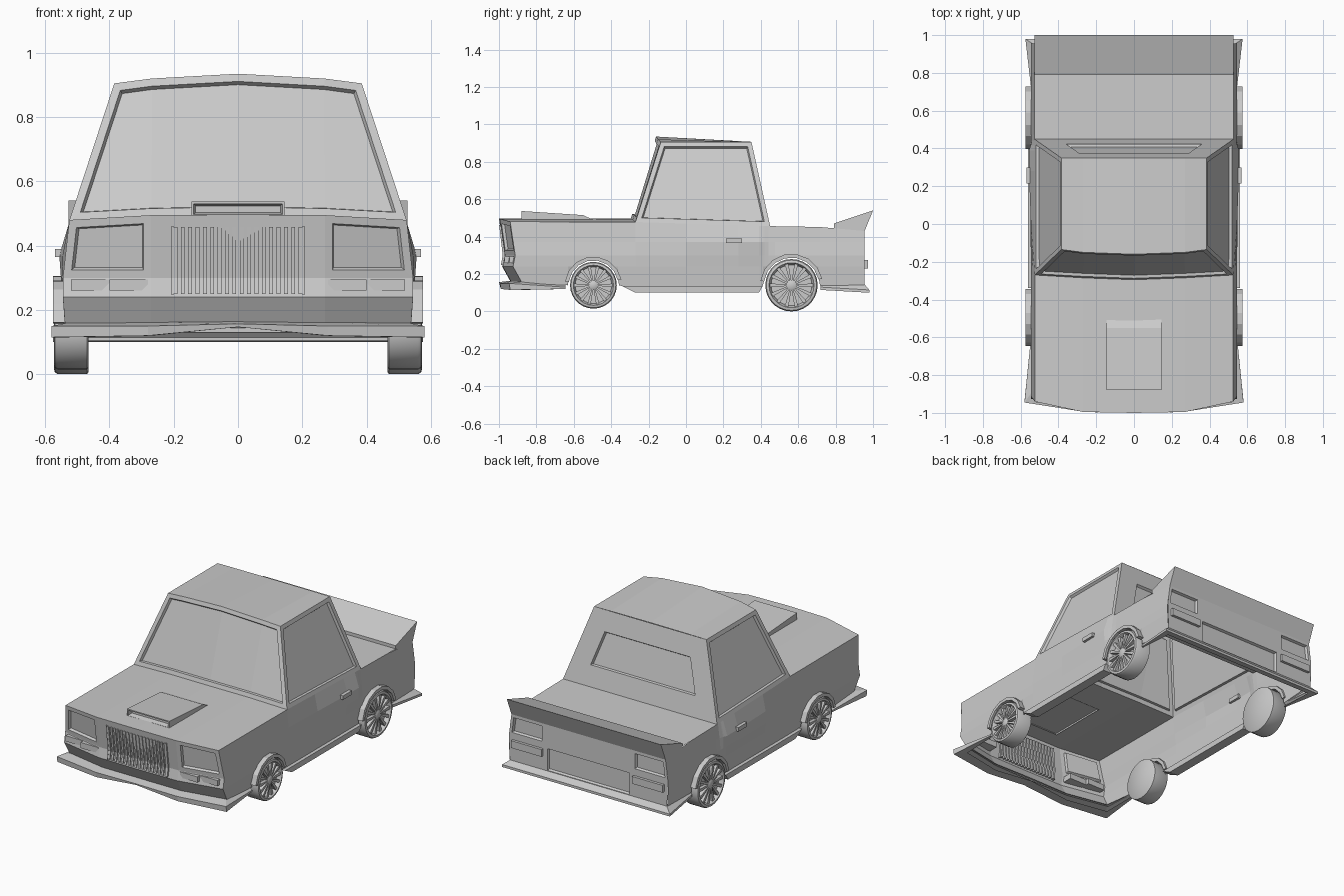
import bpy, bmesh, math
from mathutils import Vector

if "Cube" in bpy.data.objects:
    bpy.data.objects.remove(bpy.data.objects["Cube"])


def finish(name, bm, smooth=False):
    me = bpy.data.meshes.new(name)
    bm.to_mesh(me)
    bm.free()
    ob = bpy.data.objects.new(name, me)
    bpy.context.collection.objects.link(ob)
    if smooth:
        bpy.context.view_layer.objects.active = ob
        ob.select_set(True)
        bpy.ops.object.shade_smooth_by_angle(angle=math.radians(40))
        ob.select_set(False)
    return ob


def sym(*half):
    """Mirror centre-to-side points into a full row across x."""
    return [(-x, y, z) for x, y, z in reversed(half) if x > 0] + list(half)


def panel(name, rows, recess=(), margin=0.025, depth=0.015):
    """Sheet through rows of points; listed groups of (row, col) faces become recesses."""
    bm = bmesh.new()
    v = [[bm.verts.new(p) for p in r] for r in rows]
    grid = {}
    for i in range(len(rows) - 1):
        for j in range(len(rows[0]) - 1):
            grid[i, j] = bm.faces.new((v[i][j], v[i][j + 1], v[i + 1][j + 1], v[i + 1][j]))
    bm.normal_update()
    out = sum(f.normal.dot(f.calc_center_median() - Vector((0, 0, 0.3))) * f.calc_area() for f in bm.faces)
    if out < 0:
        bmesh.ops.reverse_faces(bm, faces=bm.faces[:])
        bm.normal_update()
    for group in recess:
        fs = [grid[g] for g in group]
        for t, d in ((margin, 0), (0.006, -depth)):
            bmesh.ops.inset_region(bm, faces=fs, thickness=t, depth=d,
                                   use_boundary=True, use_even_offset=True)
            bm.normal_update()
    return finish(name, bm)


def prism(name, profile, x0, x1):
    """Extrude a (y, z) profile along x."""
    bm = bmesh.new()
    a = [bm.verts.new((x0, y, z)) for y, z in profile]
    b = [bm.verts.new((x1, y, z)) for y, z in profile]
    n = len(a)
    bm.faces.new(a)
    bm.faces.new(b[::-1])
    for i in range(n):
        bm.faces.new((a[i], b[i], b[(i + 1) % n], a[(i + 1) % n]))
    bmesh.ops.recalc_face_normals(bm, faces=bm.faces[:])
    return finish(name, bm)


def box(name, x, y, z):
    return prism(name, [(y[0], z[0]), (y[1], z[0]), (y[1], z[1]), (y[0], z[1])], *x)


# Shared edge rows
hood_front = sym((0, -1.0, .497), (.27, -.995, .495), (.525, -.94, .48))
cowl = sym((0, -.295, .497), (.27, -.285, .492), (.525, -.27, .478))
roof_front = sym((0, -.16, .935), (.27, -.15, .92), (.385, -.135, .905))
roof_back = sym((0, .35, .907), (.27, .35, .906), (.385, .35, .905))

# Upper shell
panel("hood", [hood_front, cowl])
panel("windshield", [cowl, roof_front], [[(0, j) for j in range(4)]])
panel("roof", [roof_front, roof_back])
panel("rear_window", [[(-.385, .35, .905), (.385, .35, .905)], [(-.528, .45, .456), (.528, .45, .456)]],
      [[(0, 0)]], margin=.125)
panel("trunk_lid", [[(-.528, y, z), (.528, y, z)] for y, z in ((.45, .456), (.8, .45), (.955, .43))])
for s in (1, -1):
    panel("side_window", [[(s * .525, -.27, .478), (s * .528, .45, .456)],
                          [(s * .385, -.135, .905), (s * .385, .35, .905)]], [[(0, 0)]])

# Nose with headlight recesses
nose = [hood_front]
for z, y, x in ((.30, -.968, .545), (.24, -.98, .545), (.15, -.93, .538)):
    nose.append(sym((0, y - .003, z), (.27, y, z), (x, y + .055, z)))
panel("nose", nose, [[(0, 0)], [(0, 3)]])

# Tail with light recesses and number plate panel
tail = [sym((0, .955, z), (.30, .955, z), (x, .955, z)) for z, x in ((.43, .528), (.30, .545), (.13, .538))]
panel("tail", tail, [[(0, 0)], [(0, 3)], [(1, 1), (1, 2)]], margin=.018)

# Body sides with wheel openings
WHEELS = ((-.495, .14, .125), (.564, .14, .14))


def sill(y):
    z = .12
    for cy, cz, r in WHEELS:
        d = (r + .012) ** 2 - (y - cy) ** 2
        if d > -1e-6:
            z = max(z, cz + math.sqrt(max(d, 0)))
    return z


def lerp(y, pts):
    for (a, p), (b, q) in zip(pts, pts[1:]):
        if y <= b:
            return p + (q - p) * max(0, (y - a) / (b - a))
    return pts[-1][1]


stations = [-.94, -.27, .0, .28, .39, .955]
for cy, cz, r in WHEELS:
    stations += [cy - (r + .012) * math.cos(k * math.pi / 10) for k in range(11)]
stations.sort()
for s in (1, -1):
    cols = []
    for y in stations:
        top = lerp(y, [(-.94, .48), (-.27, .478), (.45, .456), (.8, .45), (.955, .43)])
        tx = lerp(y, [(-.27, .525), (.45, .528)])
        bulge = lerp(y, [(-.27, 0), (.28, .02), (.39, .02), (.45, 0)])
        ys = (-.94, -.924, -.913, -.925, -.875) if y == -.94 else (y,) * 5
        low = sill(y)
        xz = ((tx, top), (.536 + bulge, .37), (.545 + bulge * .3, .30), (.545, max(.24, low)),
              (.538, .15 if y == -.94 else low))
        cols.append([(s * x, yy, z) for yy, (x, z) in zip(ys, xz)])
    panel("body_side", cols)
    prism("side_skirt", [(-.34, .135), (.41, .135), (.39, .10), (-.27, .10)], s * .50, s * .56)
    box("door_handle", (s * .54, s * .57), (.215, .30), (.365, .39))
    prism("front_marker", [(-.97, .26), (-.97, .295), (-.91, .295), (-.91, .26)], s * .28, s * .40)
    prism("front_corner_marker", [(-.945, .26), (-.945, .295), (-.89, .295), (-.89, .26)], s * .40, s * .52)
    box("rear_marker", (s * .31, s * .52), (.94, .972), (.23, .275))

# Front splitter and rear skirt wrap around the corners
panel("front_splitter", [
    sym((0, -.93, .165), (.27, -.93, .162), (.53, -.875, .16), (.535, -.645, .14)),
    sym((0, -1.0, .157), (.28, -.992, .15), (.58, -.945, .15), (.55, -.645, .13)),
    sym((0, -.995, .147), (.28, -.99, .12), (.58, -.94, .115), (.55, -.645, .12)),
    sym((0, -.93, .147), (.27, -.93, .12), (.53, -.875, .115), (.535, -.645, .12))])
panel("rear_skirt", [
    sym((0, .95, .15), (.53, .95, .15), (.535, .72, .14)),
    sym((0, .98, .115), (.575, .98, .115), (.545, .72, .13)),
    sym((0, .98, .10), (.575, .98, .10), (.545, .72, .115)),
    sym((0, .94, .105), (.53, .94, .105), (.535, .72, .115))])

# Grille slats
for i in range(18):
    x = -.195 + i * .39 / 17
    prism("grille_slat", [(-.998, .458), (-.978, .30), (-.988, .25), (-.96, .25), (-.95, .30), (-.97, .458)],
          x - .006, x + .006)
for x in (-.204, .204):
    prism("grille_edge", [(-.999, .462), (-.98, .30), (-.99, .247), (-.96, .247), (-.97, .462)],
          x - .003, x + .003)

# Hood scoop with intake recess, and tail spoiler
panel("scoop_intake", [[(-.145, -.88, .49), (.145, -.88, .49)], [(-.145, -.88, .537), (.145, -.88, .537)]],
      [[(0, 0)]], margin=.007, depth=.03)
panel("hood_scoop", [[(-.145, y, .485), (-.145, y, z), (.145, y, z), (.145, y, .485)]
                     for y, z in ((-.88, .537), (-.55, .515), (-.49, .487))])
prism("spoiler", [(.79, .445), (.79, .47), (1.0, .54), (.955, .43)], -.528, .528)


# Wheels
def lathe(name, profile, cy, cz, s, n=28):
    bm = bmesh.new()
    rings = []
    for x, r in profile:
        rings.append([bm.verts.new((s * x, cy + r * math.cos(2 * math.pi * k / n),
                                    cz + r * math.sin(2 * math.pi * k / n))) for k in range(n)])
    for a, b in zip(rings, rings[1:]):
        for k in range(n):
            bm.faces.new((a[k], a[(k + 1) % n], b[(k + 1) % n], b[k]))
    bm.faces.new(rings[0])
    bm.faces.new(rings[-1])
    bmesh.ops.recalc_face_normals(bm, faces=bm.faces[:])
    return finish(name, bm, True)


for cy, cz, r in WHEELS:
    for s in (1, -1):
        lathe("wheel", [(.465, r * .95), (.47, r), (.56, r), (.57, r * .96), (.573, r * .86),
                        (.565, r * .82), (.545, r * .78), (.545, r * .1)], cy, cz, s)
        lathe("hub", [(.54, r * .2), (.565, r * .2), (.57, r * .14)], cy, cz, s, 14)
        for k in range(14):
            a = 2 * math.pi * k / 14
            d, t = Vector((math.cos(a), math.sin(a))), Vector((-math.sin(a), math.cos(a)))
            c = Vector((cy, cz))
            prism("spoke", [c + d * r * .15 + t * r * .03, c + d * r * .83 + t * r * .07,
                            c + d * r * .83 - t * r * .07, c + d * r * .15 - t * r * .03], s * .54, s * .566)
        # Angular fender flare
        ang = [math.radians(12 + 160 * k / 7) for k in range(8)]
        arc = [(cy + (r + .028) * math.cos(a), cz + (r + .028) * math.sin(a)) for a in ang]
        arc += [(cy + (r + .008) * math.cos(a), cz + (r + .008) * math.sin(a)) for a in reversed(ang)]
        prism("fender_flare", arc, s * .53, s * .575)
